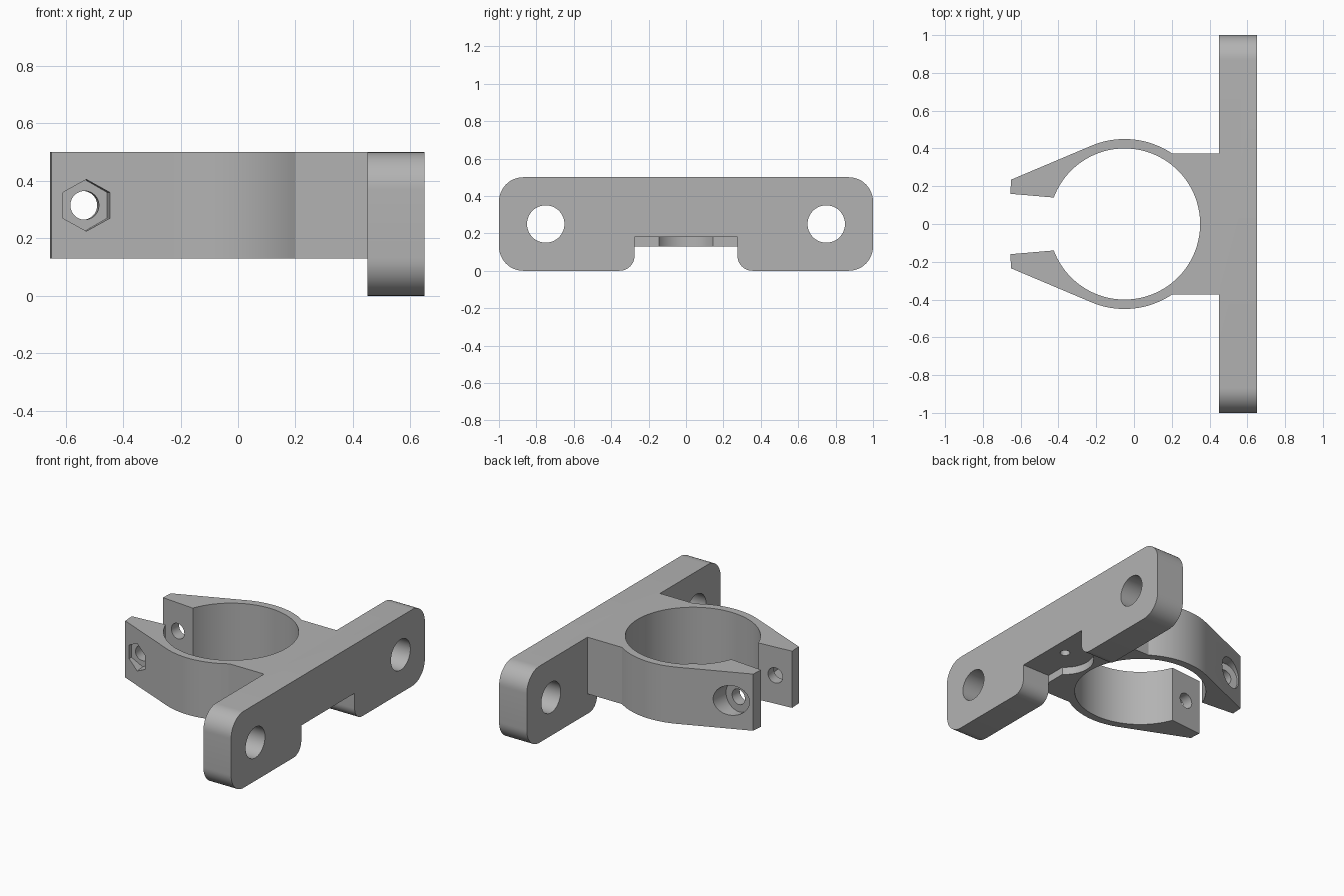
import bpy
import bmesh
from math import cos, sin, radians, sqrt, atan2, degrees
from mathutils import Vector

default = bpy.data.objects.get("Cube")
if default:
    bpy.data.objects.remove(default, do_unlink=True)

grey = bpy.data.materials.new("plain grey")
grey.use_nodes = True
GREY = (0.45, 0.45, 0.45, 1)
grey.diffuse_color = GREY
grey.node_tree.nodes["Principled BSDF"].inputs["Base Color"].default_value = GREY


def arc(cx, cy, r, start, end, steps):
    """Points along an arc, angles in degrees."""
    angles = [radians(start + (end - start) * i / steps) for i in range(steps + 1)]
    return [(cx + r * cos(a), cy + r * sin(a)) for a in angles]


def extrude(name, points, offset):
    """Solid made by sweeping a closed outline of 3D points."""
    bm = bmesh.new()
    face = bm.faces.new([bm.verts.new(p) for p in points])
    grown = bmesh.ops.extrude_face_region(bm, geom=[face])
    bmesh.ops.translate(bm, vec=offset,
                        verts=[v for v in grown["geom"] if isinstance(v, bmesh.types.BMVert)])
    bmesh.ops.recalc_face_normals(bm, faces=bm.faces[:])
    mesh = bpy.data.meshes.new(name)
    bm.to_mesh(mesh)
    bm.free()
    mesh.materials.append(grey)
    obj = bpy.data.objects.new(name, mesh)
    bpy.context.collection.objects.link(obj)
    return obj


def combine(target, tool, operation):
    """Apply a boolean and discard the tool object."""
    mod = target.modifiers.new("bool", "BOOLEAN")
    mod.operation = operation
    mod.solver = "EXACT"
    mod.object = tool
    bpy.ops.object.select_all(action="DESELECT")
    bpy.context.view_layer.objects.active = target
    target.select_set(True)
    bpy.ops.object.modifier_apply(modifier=mod.name)
    bpy.data.objects.remove(tool, do_unlink=True)


def drill(target, start, direction, length, radius, sides=48):
    """Cut a round or polygonal hole from a start point along a direction."""
    direction = Vector(direction).normalized()
    bpy.ops.mesh.primitive_cylinder_add(vertices=sides, radius=radius, depth=length,
                                        location=Vector(start) + direction * length / 2)
    cutter = bpy.context.object
    cutter.rotation_euler = direction.to_track_quat("Z", "Y").to_euler()
    cutter.hide_render = True
    cutter.data.materials.append(grey)
    combine(target, cutter, "DIFFERENCE")


# Clamp ring with two tapered jaws and a block towards the plate
TOP, BOTTOM = 0.5, 0.13
CX, INNER, OUTER = -0.05, 0.4, 0.45
PLATE_X, BLOCK_Y = 0.45, 0.374
block_angle = degrees(atan2(BLOCK_Y, 0.25))
half = arc(CX, 0, INNER, 0, 159.5, 56)
half += [(-0.655, 0.16), (-0.65, 0.235)]
half += arc(CX, 0, OUTER, 112.9, block_angle, 20)
half += [(PLATE_X, BLOCK_Y)]
outline = half + [(x, -y) for x, y in reversed(half[1:])]
clamp = extrude("clamp_bracket", [(x, y, BOTTOM) for x, y in outline], (0, 0, TOP - BOTTOM))

# Bolt holes through the splayed jaws: hex pocket in front, round one behind
for side, sides, radius in ((-1, 6, 0.09), (1, 48, 0.097)):
    axis = Vector((0.09, side, 0))
    inner_point = Vector((-0.54, side * 0.15, 0.315))
    drill(clamp, inner_point - axis * 0.08, axis, 0.4, 0.05)
    drill(clamp, inner_point + axis * 0.07, axis, 0.25, radius, sides)

# Shallow round recess under the block
drill(clamp, (0.55, 0, 0.05), (0, 0, 1), 0.13, 0.175, 64)

# Mounting plate with rounded corners and a notch below
R, FOOT, NOTCH_Y, NOTCH_Z = 0.13, 0.08, 0.275, 0.18
side = [(NOTCH_Y, NOTCH_Z)]
side += arc(NOTCH_Y + FOOT, FOOT, FOOT, 180, 270, 10)
side += arc(1 - R, R, R, -90, 0, 12)
side += arc(1 - R, TOP - R, R, 0, 90, 12)
profile = side + [(-y, z) for y, z in reversed(side)]
plate = extrude("mounting_plate", [(PLATE_X, y, z) for y, z in profile], (0.2, 0, 0))
for y in (-0.75, 0.75):
    drill(plate, (0.3, y, 0.25), (1, 0, 0), 0.5, 0.1)

# Small blind hole in the roof of the notch
drill(plate, (0.55, 0, 0.1), (0, 0, 1), 0.25, 0.03, 24)

# Fuse into one solid and keep the edges crisp
combine(clamp, plate, "UNION")
bpy.ops.object.select_all(action="DESELECT")
clamp.select_set(True)
bpy.context.view_layer.objects.active = clamp
bpy.ops.object.shade_smooth_by_angle(angle=radians(25))
